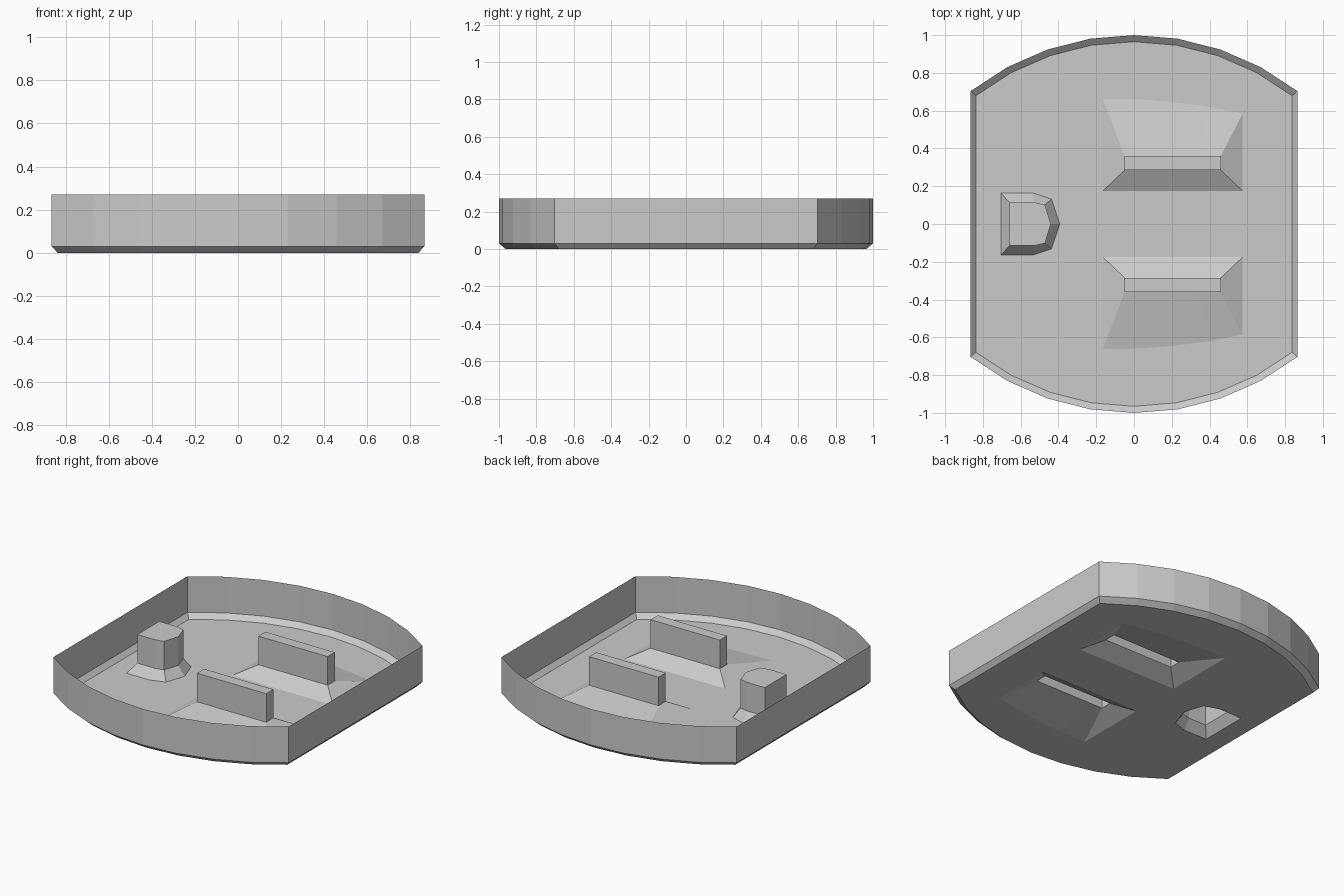
import bpy, bmesh, math

if "Cube" in bpy.data.objects:
    bpy.data.objects.remove(bpy.data.objects["Cube"])

bm = bmesh.new()


def ring(points, z):
    """Closed loop of vertices at height z."""
    return [bm.verts.new((x, y, z)) for x, y in points]


def bridge(a, b):
    n = len(a)
    for i in range(n):
        j = (i + 1) % n
        bm.faces.new((a[i], a[j], b[j], b[i]))


def loop_edges(loop):
    n = len(loop)
    return [bm.edges.get((loop[i], loop[(i + 1) % n]))
            for i in range(n)]


# Outline: straight sides, shallow arcs at front and back
R, HALF = 1.41, 0.865
arc_angle = math.asin(HALF / R)
arc = []
for i in range(9):
    a = arc_angle * (1 - i / 4)
    arc.append((R * math.sin(a), R * math.cos(a) - R + 1.0))
outline = arc + [(-x, -y) for x, y in arc]
inner = [(x * 0.968, y * 0.965) for x, y in outline]

# Thin wall and chamfer down to the floor
rim, wall, floor = ring(outline, 0.27), ring(outline, 0.03), ring(inner, 0.0)
bridge(wall, rim)
bridge(floor, wall)
floor_edges = loop_edges(floor)


def pocket(mouth, neck):
    """Flared opening in the floor leading into a capped hollow post."""
    low, mid, top = ring(mouth, 0.0), ring(neck, 0.06), ring(neck, 0.25)
    bridge(low, mid)
    bridge(mid, top)
    bm.faces.new(top)
    floor_edges.extend(loop_edges(low))


# Two flat blade pockets, mirrored front to back
mouth = [(-0.165, 0.175), (0.575, 0.175), (0.575, 0.585), (0.40, 0.62),
         (0.21, 0.645), (0.02, 0.66), (-0.165, 0.663)]
neck = [(-0.05, 0.285), (0.46, 0.285), (0.46, 0.36), (0.333, 0.36),
        (0.205, 0.36), (0.078, 0.36), (-0.05, 0.36)]
for s in (1, -1):
    pocket([(x, s * y) for x, y in mouth], [(x, s * y) for x, y in neck])

# D-shaped pin pocket
d_mouth = [(-0.705, 0.165), (-0.535, 0.165), (-0.437, 0.132), (-0.393, 0.0)]
d_neck = [(-0.66, 0.115), (-0.53, 0.115), (-0.472, 0.102), (-0.44, 0.0)]
pocket(*[p + [(x, -y) for x, y in p[-2::-1]] for p in (d_mouth, d_neck)])

# Floor with the three openings left free
bmesh.ops.triangle_fill(bm, edges=floor_edges, use_beauty=True,
                        normal=(0, 0, -1))
bmesh.ops.recalc_face_normals(bm, faces=bm.faces[:])

# Make sure the outside of the shell faces outward and the floor faces down
bm.normal_update()
ref = max((f for f in bm.faces
           if all(abs(v.co.z) < 1e-5 for v in f.verts)),
          key=lambda f: f.calc_area())
if ref.normal.z > 0:
    bmesh.ops.reverse_faces(bm, faces=bm.faces[:])

mesh = bpy.data.meshes.new("socket_cover")
bm.to_mesh(mesh)
bm.free()
cover = bpy.data.objects.new("socket_cover", mesh)
bpy.context.collection.objects.link(cover)
